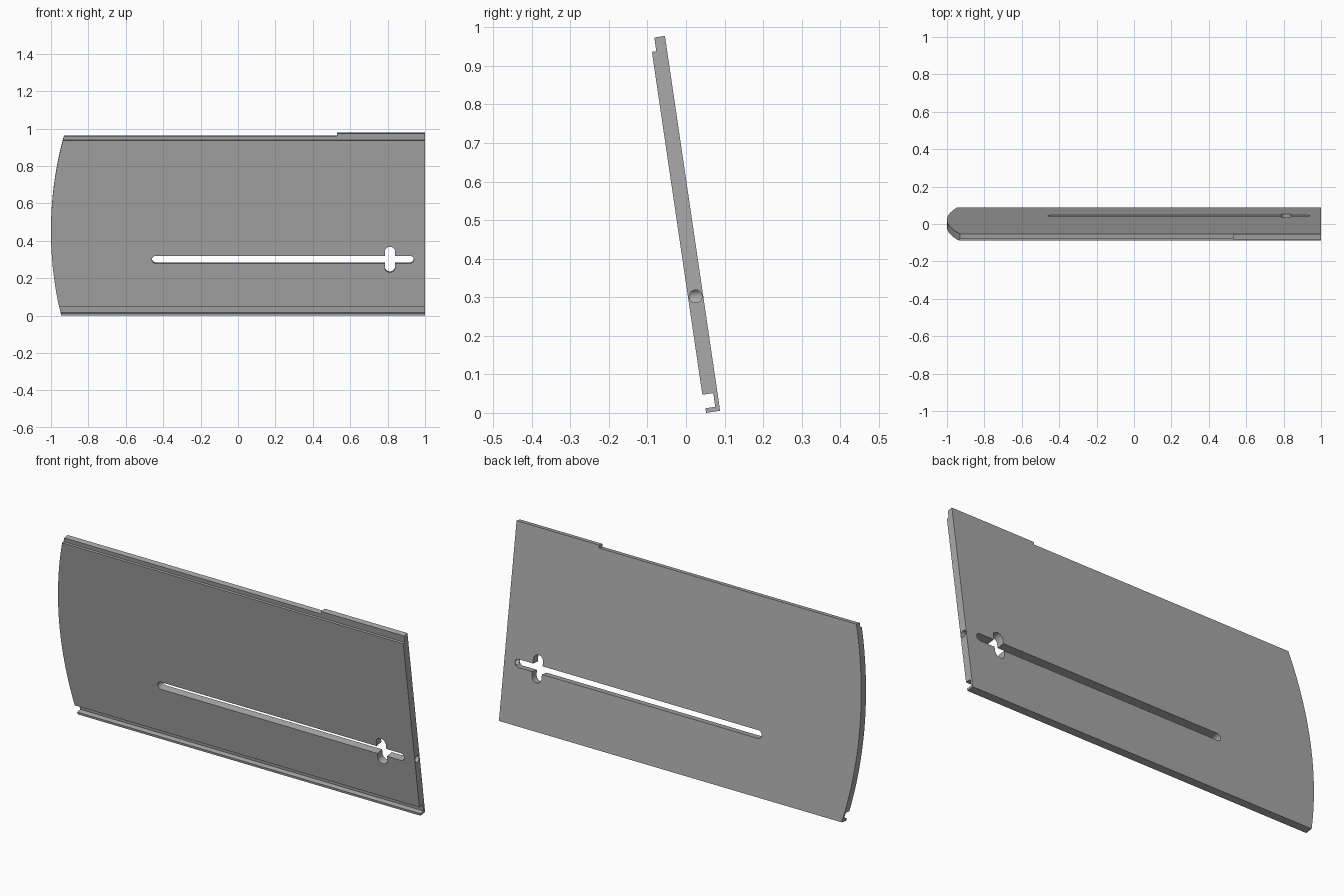
import bpy
import math
from mathutils import Matrix, Vector

cube = bpy.data.objects.get("Cube")
if cube:
    bpy.data.objects.remove(cube, do_unlink=True)

LEAN = math.radians(8.37)
THICK = 0.0395
SLOT_HEIGHT = 0.303

grey = bpy.data.materials.new("plain grey")
grey.use_nodes = True
colour = (0.4, 0.4, 0.4, 1)
grey.diffuse_color = colour
grey.node_tree.nodes["Principled BSDF"].inputs["Base Color"].default_value = colour


def prism(name, outline, offset):
    """Solid made by sweeping a closed outline along an offset."""
    n = len(outline)
    base = [Vector(p) for p in outline]
    verts = base + [p + Vector(offset) for p in base]
    faces = [list(range(n))[::-1], list(range(n, 2 * n))]
    faces += [(i, (i + 1) % n, n + (i + 1) % n, n + i) for i in range(n)]
    mesh = bpy.data.meshes.new(name)
    mesh.from_pydata(verts, [], faces)
    mesh.materials.append(grey)
    obj = bpy.data.objects.new(name, mesh)
    bpy.context.collection.objects.link(obj)
    bpy.context.view_layer.objects.active = obj
    # consistent outward normals
    bpy.ops.object.select_all(action='DESELECT')
    obj.select_set(True)
    bpy.ops.object.mode_set(mode='EDIT')
    bpy.ops.mesh.select_all(action='SELECT')
    bpy.ops.mesh.normals_make_consistent(inside=False)
    bpy.ops.object.mode_set(mode='OBJECT')
    return obj


def arc(radius, start, end, steps):
    for i in range(steps + 1):
        a = math.radians(start + (end - start) * i / steps)
        yield radius * math.cos(a), radius * math.sin(a)


def slot(name, x0, x1, z0, z1):
    """Round-ended cutter through the thickness."""
    r = min(x1 - x0, z1 - z0) / 2
    corners = [(x1 - r, z1 - r, 0), (x0 + r, z1 - r, 90),
               (x0 + r, z0 + r, 180), (x1 - r, z0 + r, 270)]
    pts = []
    for cx, cz, a in corners:
        for dx, dz in arc(r, a, a + 90, 8):
            p = Vector((cx + dx, -0.1, cz + dz))
            if not pts or (p - pts[-1]).length > 1e-5:
                pts.append(p)
    if (pts[0] - pts[-1]).length < 1e-5:
        pts.pop()
    return prism(name, pts, (0, 0.2, 0))


def cut(body, cutter, operation='DIFFERENCE'):
    cutter.hide_render = True
    mod = body.modifiers.new(cutter.name, 'BOOLEAN')
    mod.object = cutter
    mod.operation = operation
    mod.solver = 'EXACT'
    bpy.context.view_layer.objects.active = body
    bpy.ops.object.modifier_apply(modifier=mod.name)
    bpy.data.objects.remove(cutter, do_unlink=True)


# Panel section: hooked lower edge, stepped upper edge (depth forward, height)
section = [(0, 0), (0.037, 0), (0.037, 0.012), (0.011, 0.012),
           (0.011, 0.048), (THICK, 0.048), (THICK, 0.947),
           (0.028, 0.947), (0.028, 0.983), (0, 0.983)]
panel = prism("sliding_panel", [(-1.1, -d, h) for d, h in section], (2.1, 0, 0))

# Bowed right-hand end
bow = [(0.93 + x, -0.1, 0.455 + z) for x, z in arc(1.93, 155, 205, 48)]
bow += [(1.3, -0.1, -0.36), (1.3, -0.1, 1.27)]
cut(panel, prism("bow_trim", bow, (0, 0.2, 0)), 'INTERSECT')

# Lowered upper edge
step = [(-1.2, -0.1, 0.969), (0.53, -0.1, 0.969), (0.53, -0.1, 1.1), (-1.2, -0.1, 1.1)]
cut(panel, prism("edge_step", step, (0, 0.2, 0)))

# Long slot with a crossing keyhole
cut(panel, slot("long_slot", -0.46, 0.94, SLOT_HEIGHT - 0.02, SLOT_HEIGHT + 0.02))
cut(panel, slot("cross_slot", 0.785, 0.84, SLOT_HEIGHT - 0.069, SLOT_HEIGHT + 0.069))

# Hole drilled from the straight end into the slot
bore = [(0.9, y - THICK / 2, SLOT_HEIGHT + z) for y, z in arc(0.0165, 0, 360, 32)][:-1]
cut(panel, prism("end_bore", bore, (0.2, 0, 0)))

# Lean the panel back to front and stand it on the ground
panel.data.transform(Matrix.Translation((0, 0.0885, 0)) @ Matrix.Rotation(LEAN, 4, 'X'))
low = min(v.co.z for v in panel.data.vertices)
panel.data.transform(Matrix.Translation((0, 0, -low)))

bpy.ops.object.select_all(action='DESELECT')
panel.select_set(True)
bpy.context.view_layer.objects.active = panel
bpy.ops.object.shade_smooth_by_angle(angle=math.radians(30))
